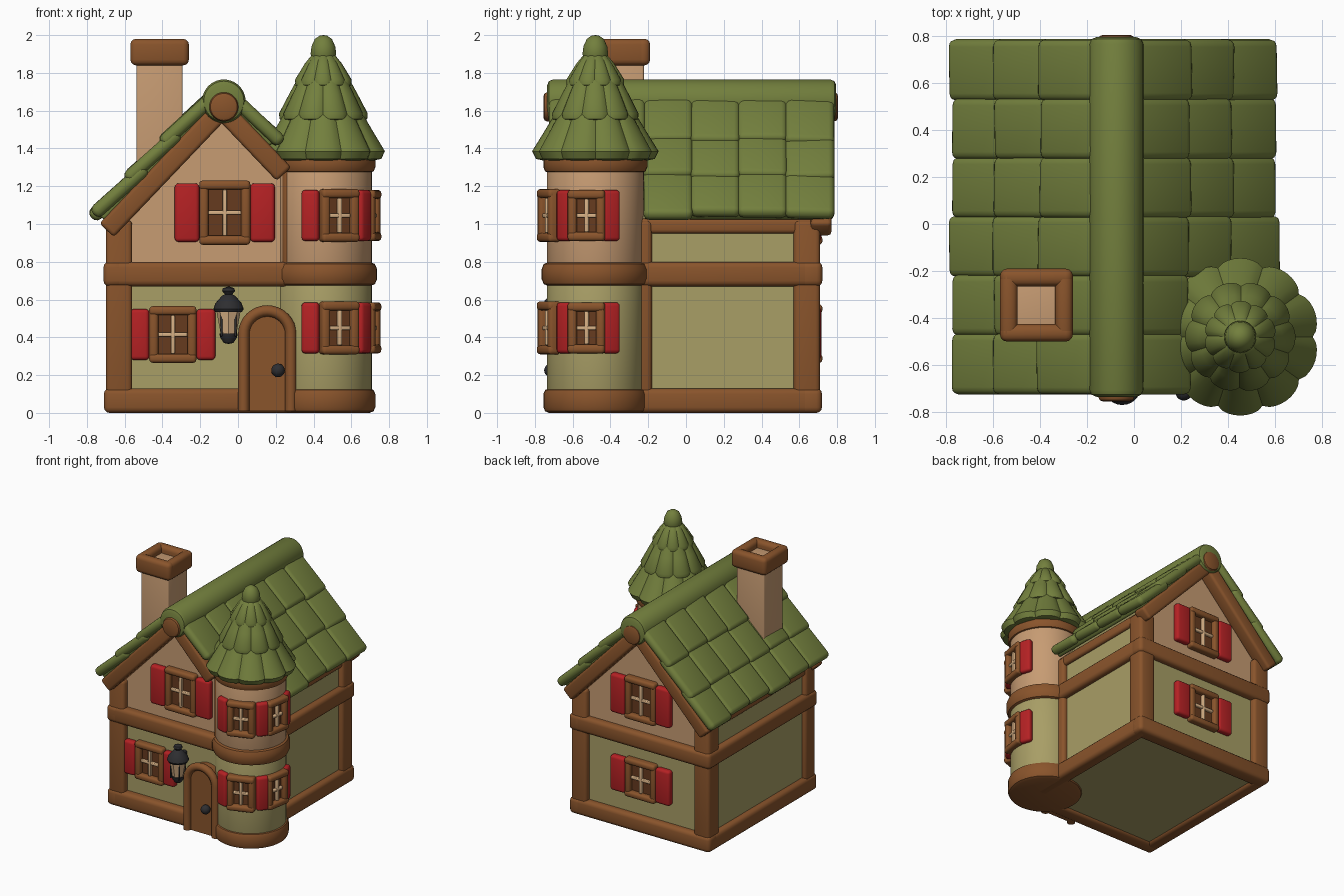
import bpy, bmesh, math, random
from mathutils import Matrix, Vector

random.seed(4)
if "Cube" in bpy.data.objects:
    bpy.data.objects.remove(bpy.data.objects["Cube"])


def material(name, *rgb):
    lin = [((c + 0.055) / 1.055) ** 2.4 for c in rgb] + [1.0]
    m = bpy.data.materials.new(name)
    m.use_nodes = True
    m.diffuse_color = lin
    m.node_tree.nodes["Principled BSDF"].inputs["Base Color"].default_value = lin
    return m


GREEN = material("roof green", 0.45, 0.5, 0.24)
BROWN = material("timber brown", 0.54, 0.33, 0.17)
TAN = material("plaster tan", 0.78, 0.61, 0.45)
OLIVE = material("plaster olive", 0.66, 0.62, 0.4)
RED = material("shutter red", 0.71, 0.13, 0.14)
BLACK = material("iron black", 0.18, 0.18, 0.19)
PANE = material("window dark brown", 0.4, 0.23, 0.12)
CREAM = material("cross bar cream", 0.84, 0.69, 0.52)


def finish(name, bm, mats, M=Matrix()):
    bm.transform(M)
    bmesh.ops.recalc_face_normals(bm, faces=bm.faces)
    me = bpy.data.meshes.new(name)
    bm.to_mesh(me)
    bm.free()
    for m in mats:
        me.materials.append(m)
    me.shade_smooth()
    me.set_sharp_from_angle(angle=0.75)
    ob = bpy.data.objects.new(name, me)
    bpy.context.collection.objects.link(ob)
    return ob


def boxes(name, mat, items, bevel=0.02, M=Matrix()):
    """Rounded boxes given as (centre, size) or (centre, size, rotation)."""
    out = bmesh.new()
    for c, s, *rot in items:
        bm = bmesh.new()
        bmesh.ops.create_cube(bm, size=1)
        bmesh.ops.scale(bm, vec=s, verts=bm.verts)
        if bevel:
            bmesh.ops.bevel(bm, geom=bm.edges[:], offset=min(bevel, min(s) * 0.45),
                            segments=3, profile=0.5, affect='EDGES')
        bm.transform(Matrix.Translation(c) @ (rot[0] if rot else Matrix()))
        tmp = bpy.data.meshes.new("tmp")
        bm.to_mesh(tmp)
        bm.free()
        out.from_mesh(tmp)
        bpy.data.meshes.remove(tmp)
    return finish(name, out, [mat], M)


def span(x0, x1, y0, y1, z0, z1):
    return ((x0 + x1) / 2, (y0 + y1) / 2, (z0 + z1) / 2), (x1 - x0, y1 - y0, z1 - z0)


def lathe(name, mat, profile, M=Matrix(), seg=40, petals=0, depth=0.08):
    bm = bmesh.new()
    rings = []
    for r, z in profile:
        ring = []
        for i in range(seg):
            a = math.tau * i / seg
            k = 1 - depth + depth * abs(math.sin(a * petals / 2)) ** 0.6 if petals else 1
            ring.append(bm.verts.new((r * k * math.cos(a), r * k * math.sin(a), z)))
        rings.append(ring)
    for lo, hi in zip(rings, rings[1:]):
        for i in range(seg):
            j = (i + 1) % seg
            bm.faces.new((lo[i], lo[j], hi[j], hi[i]))
    bmesh.ops.remove_doubles(bm, verts=bm.verts, dist=1e-5)
    return finish(name, bm, [mat], M)


def drum(name, mat, r, z0, z1, M=Matrix(), b=0.03):
    prof = [(0, z0), (r - b, z0), (r - b * 0.3, z0 + b * 0.3), (r, z0 + b),
            (r, z1 - b), (r - b * 0.3, z1 - b * 0.3), (r - b, z1), (0, z1)]
    return lathe(name, mat, prof, M)


def prism(name, mats, pts, y0, y1):
    bm = bmesh.new()
    face = bm.faces.new([bm.verts.new((x, y0, z)) for x, z in pts])
    new = bmesh.ops.extrude_face_region(bm, geom=[face])["geom"]
    bmesh.ops.translate(bm, vec=(0, y1 - y0, 0), verts=[v for v in new if isinstance(v, bmesh.types.BMVert)])
    if len(mats) > 1:  # side walls take the second colour
        bm.normal_update()
        for f in bm.faces:
            f.material_index = 0 if abs(f.normal.y) > 0.5 else 1
    return finish(name, bm, mats)


CX, APEX, SLOPE = -0.085, 1.67, math.atan(1.05)
WALL, FRAME = 0.58, 0.615          # half widths
YF, YB = -0.6, 0.67                # wall planes
L, R = CX - FRAME, CX + FRAME

# Walls
boxes("lower_walls", OLIVE, [span(CX - WALL, CX + WALL, YF, YB, 0.02, 0.74)], 0)
prism("upper_walls", [TAN, OLIVE], [(CX - WALL, 0.73), (CX + WALL, 0.73), (CX + WALL, 1.04),
                                    (CX, 1.63), (CX - WALL, 1.04)], YF, YB)

# Timber frame: base and middle belts, posts, wall plates
for name, z0, z1, o in (("base_beams", 0, 0.13, 0.01), ("middle_beams", 0.67, 0.8, 0.012)):
    boxes(name, BROWN, [
        span(L - o, 0.4, -0.65 - o, -0.54, z0, z1), span(L - o, R + o, 0.6, 0.71 + o, z0, z1),
        span(L - o, L + 0.1, -0.65 - o, 0.71 + o, z0, z1),
        span(R - 0.1, R + o, -0.5, 0.71 + o, z0, z1)], 0.03)
boxes("corner_posts", BROWN, [
    span(L, L + 0.14, -0.65, -0.52, 0.02, 1.02), span(L, L + 0.14, 0.57, 0.71, 0.02, 1.02),
    span(R - 0.14, R, 0.57, 0.71, 0.02, 1.02), span(R - 0.1, R, -0.3, -0.18, 0.02, 1.02),
    span(0.235, 0.29, -0.65, -0.55, 0.75, 1.33)], 0.025)
boxes("wall_plates", BROWN, [span(L + 0.01, L + 0.1, -0.6, 0.68, 0.95, 1.03),
                             span(R - 0.1, R - 0.01, -0.25, 0.68, 0.95, 1.03)])

# Roof: slab, shingles and rake beams on each slope
for side, s in (("right", -1), ("left", 1)):
    c, sn = math.cos(SLOPE), math.sin(SLOPE)
    M = Matrix(((s * c, 0, s * sn, CX), (0, 1, 0, 0), (-sn, 0, c, APEX), (0, 0, 0, 1)))
    cut = -0.22 if s > 0 else -0.69
    boxes(side + "_roof_slab", GREEN, [span(0, 0.36, -0.69, 0.75, 0, 0.05),
                                       span(0.3, 0.9, cut, 0.75, 0, 0.05)], 0.015, M)
    tiles = []
    for end in (0.92, 0.65, 0.38):
        for i in range(6):
            y = -0.595 + i * 0.25
            if s > 0 and end > 0.4 and y < -0.3:
                continue
            e = end + random.uniform(-0.015, 0.015)
            rot = (Matrix.Rotation(-0.07 + random.uniform(-0.015, 0.015), 4, 'Y')
                   @ Matrix.Rotation(random.uniform(-0.03, 0.03), 4, 'X'))
            tiles.append(((e - 0.18, y, 0.05), (0.37, 0.262, 0.072), rot))
    boxes(side + "_shingles", GREEN, tiles, 0.032, M)
    boxes(side + "_rake_beams", BROWN, [span(0, 0.52 if s > 0 else 0.93, -0.705, -0.59, -0.095, 0.01),
                                        span(0, 0.93, 0.66, 0.77, -0.095, 0.01)], 0.02, M)

along = Matrix.Translation((CX + 0.01, 0, 1.65)) @ Matrix.Rotation(-math.pi / 2, 4, 'X')
drum("ridge_roll", GREEN, 0.115, -0.735, 0.795, along)
drum("ridge_log", BROWN, 0.077, -0.755, 0.805, Matrix.Translation((0, 0, -0.03)) @ along, 0.02)

# Chimney
KX, KY = -0.415, -0.345
boxes("chimney_stack", TAN, [span(KX - 0.122, KX + 0.122, KY - 0.122, KY + 0.122, 1.1, 1.925)], 0.01)
boxes("chimney_cap", BROWN, [
    span(KX + a, KX + b, KY + d, KY + e, 1.84, 1.98)
    for a, b, d, e in ((-0.155, 0.155, -0.155, -0.08), (-0.155, 0.155, 0.08, 0.155),
                       (-0.155, -0.08, -0.155, 0.155), (0.08, 0.155, -0.155, 0.155))], 0.03)

# Tower
T = Matrix.Translation((0.452, -0.48, 0))
drum("tower_lower_wall", OLIVE, 0.257, 0.04, 0.74, T, 0.01)
drum("tower_upper_wall", TAN, 0.257, 0.73, 1.34, T, 0.01)
drum("tower_base_ring", BROWN, 0.275, 0, 0.13, T)
drum("tower_middle_ring", BROWN, 0.285, 0.67, 0.8, T, 0.04)
drum("tower_top_ring", BROWN, 0.275, 1.27, 1.37, T)
tiers = ([(0, 1.37), (0.27, 1.335), (0.315, 1.345), (0.335, 1.385), (0.27, 1.49), (0.18, 1.64), (0, 1.66)],
         [(0, 1.57), (0.2, 1.545), (0.232, 1.555), (0.235, 1.585), (0.18, 1.69), (0.12, 1.8), (0, 1.82)],
         [(0, 1.75), (0.13, 1.725), (0.152, 1.735), (0.153, 1.765), (0.1, 1.85), (0.05, 1.91), (0, 1.92)])
for i, prof in enumerate(tiers):
    lathe(f"tower_roof_tier_{i + 1}", GREEN, prof, T @ Matrix.Rotation(i * 0.3, 4, 'Z'), 80, 10)
lathe("tower_finial", GREEN, [(0, 1.85), (0.055, 1.86), (0.068, 1.9), (0.063, 1.94),
                              (0.045, 1.98), (0.02, 1.997), (0, 2.0)], T)


# Windows: outward is local -y
def window(name, M, w, h):
    b, x, z = 0.048, w / 2, h / 2
    boxes(name + "_frame", BROWN, [span(-x, x, -0.052, 0.03, z - b, z), span(-x, x, -0.052, 0.03, -z, b - z),
                                   span(-x, b - x, -0.047, 0.03, -z, z), span(x - b, x, -0.047, 0.03, -z, z)], 0.018, M)
    boxes(name + "_pane", PANE, [span(b - x, x - b, -0.012, 0.0, b - z, z - b)], 0, M)
    boxes(name + "_cross_bars", CREAM, [span(-0.011, 0.011, -0.035, 0, b - z, z - b),
                                        span(b - x, x - b, -0.033, 0, -0.011, 0.011)], 0.006, M)


def shutters(name, w, h, mats):
    for i, M in enumerate(mats):
        boxes(f"{name}_shutter_{i + 1}", RED, [span(-w / 2, w / 2, -0.045, 0.015, -h / 2, h / 2)], 0.02, M)


BACK = Matrix.Rotation(math.pi, 4, 'Z')
for name, M, w, h, sw in (
        ("front_lower", Matrix.Translation((-0.345, YF, 0.415)), 0.25, 0.3, 0.1),
        ("front_upper", Matrix.Translation((-0.07, YF, 1.06)), 0.27, 0.34, 0.13),
        ("back_lower", Matrix.Translation((CX, YB, 0.42)) @ BACK, 0.27, 0.31, 0.13),
        ("back_upper", Matrix.Translation((CX, YB, 1.06)) @ BACK, 0.27, 0.34, 0.13)):
    window(name, M, w, h)
    d = (w + sw) / 2
    shutters(name, sw, h - 0.03, [M @ Matrix.Translation((k * d, 0, 0)) for k in (-1, 1)])


def on_tower(deg, z):
    return T @ Matrix.Rotation(math.radians(deg), 4, 'Z') @ Matrix.Translation((0, -0.245, z))


for name, z in (("tower_lower", 0.45), ("tower_upper", 1.045)):
    window(name + "_front", on_tower(19, z), 0.21, 0.28)
    window(name + "_side", on_tower(80, z), 0.2, 0.27)
    shutters(name, 0.095, 0.27, [on_tower(a, z) for a in (-15, 53, 108)])

# Door with arched surround
DX, SPRING = 0.155, 0.415


def arch(r):
    arc = [(DX + r * math.cos(math.pi * i / 16), SPRING + r * math.sin(math.pi * i / 16)) for i in range(17)]
    return [(DX + r, 0.01)] + arc + [(DX - r, 0.01)]


prism("door", [BROWN], arch(0.13), -0.685, -0.55)
cu = bpy.data.curves.new("door_surround", 'CURVE')
cu.dimensions = '3D'
cu.bevel_depth, cu.bevel_resolution, cu.use_fill_caps = 0.03, 3, True
sp = cu.splines.new('POLY')
path = arch(0.125)
sp.points.add(len(path) - 1)
for p, (x, z) in zip(sp.points, path):
    p.co = (x, -0.685, z, 1)
cu.materials.append(BROWN)
bpy.context.collection.objects.link(bpy.data.objects.new("door_surround", cu))
ball = [(math.sin(math.pi * i / 10), -math.cos(math.pi * i / 10)) for i in range(11)]
lathe("door_knob", BLACK, [(r * 0.036, z * 0.036) for r, z in ball],
      Matrix.Translation((0.212, -0.715, 0.225)), 20)

# Wall lamp
LM = Matrix.Translation((-0.05, -0.69, 0))
lathe("lamp_glass", CREAM, [(0, 0.41), (0.04, 0.41), (0.066, 0.55), (0, 0.55)], LM, 8)
lathe("lamp_cap", BLACK, [(0, 0.535), (0.072, 0.535), (0.08, 0.55), (0.07, 0.58), (0.035, 0.62),
                          (0.02, 0.628), (0.034, 0.645), (0.03, 0.66), (0, 0.67)], LM, 24)
lathe("lamp_foot", BLACK, [(0, 0.365), (0.025, 0.37), (0.045, 0.4), (0.048, 0.42), (0, 0.425)], LM, 24)
boxes("lamp_bars", BLACK, [((0.053 * math.cos(a), 0.053 * math.sin(a), 0.48), (0.012, 0.012, 0.15))
                           for a in (math.pi * k / 2 + 0.78 for k in range(4))], 0.004, LM)
boxes("lamp_bracket", BLACK, [span(-0.015, 0.015, 0.03, 0.1, 0.56, 0.59)], 0.006, LM)
